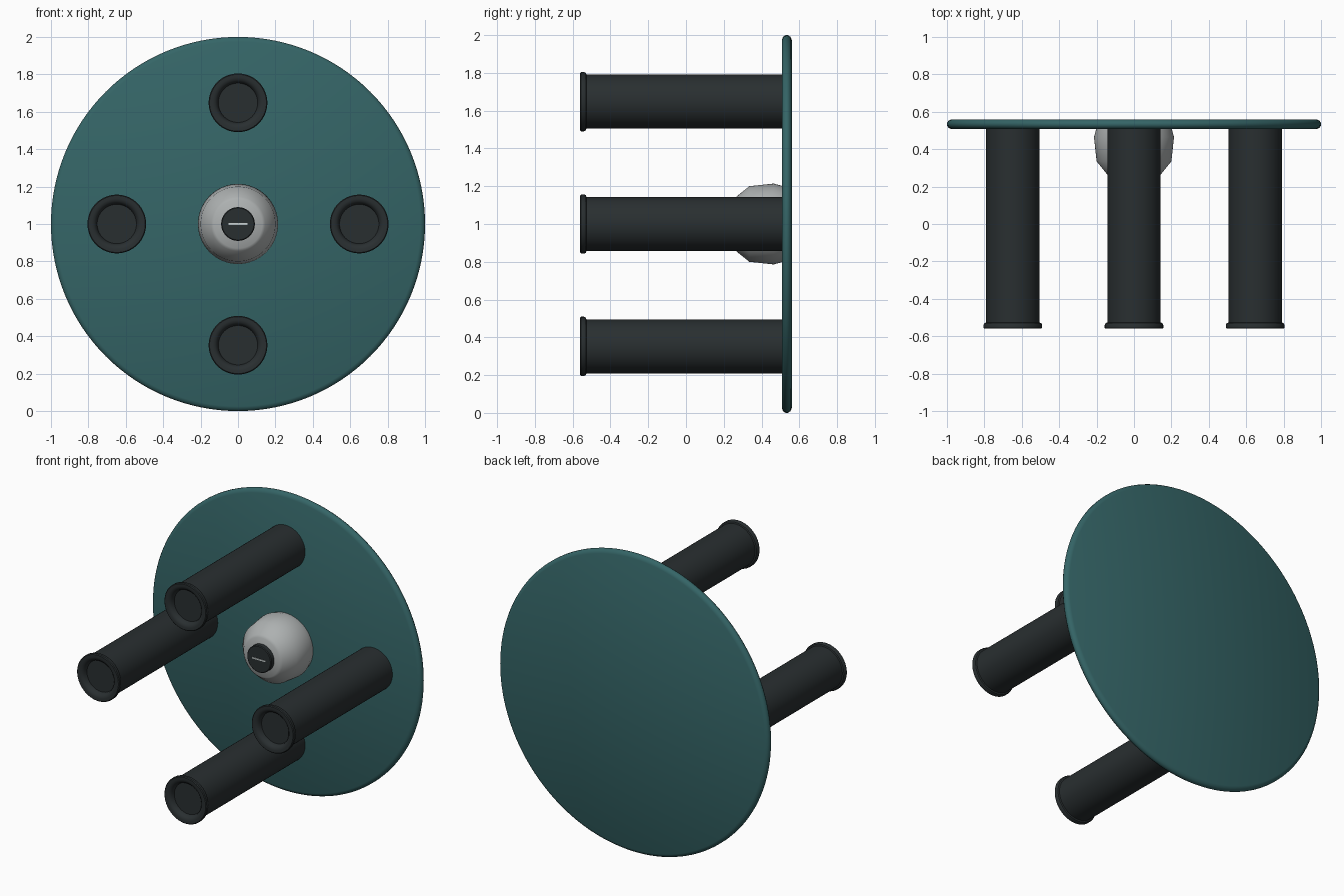
import bpy, bmesh, math

if "Cube" in bpy.data.objects:
    bpy.data.objects.remove(bpy.data.objects["Cube"])


def material(name, rgb):
    m = bpy.data.materials.new(name)
    m.diffuse_color = (*rgb, 1)
    m.use_nodes = True
    m.node_tree.nodes["Principled BSDF"].inputs["Base Color"].default_value = m.diffuse_color
    return m


TEAL = material("teal_paint", (0.035, 0.13, 0.135))
RUBBER = material("dark_rubber", (0.022, 0.028, 0.030))
SILVER = material("silver", (0.42, 0.44, 0.44))
MARK = material("pale_mark", (0.6, 0.65, 0.65))


def lathe(name, profile, mat, x=0, z=1, sides=64):
    """Closed solid of revolution about a y-parallel axis; profile is (radius, y)."""
    bm = bmesh.new()
    rings = []
    for r, y in profile:
        if r == 0:
            rings.append([bm.verts.new((0, y, 0))] * sides)
        else:
            rings.append([bm.verts.new((r * math.cos(a), y, r * math.sin(a)))
                          for a in (math.tau * i / sides for i in range(sides))])
    for a, b in zip(rings, rings[1:]):
        for i in range(sides):
            j = (i + 1) % sides
            bm.faces.new(dict.fromkeys((a[i], a[j], b[j], b[i])))
    bmesh.ops.recalc_face_normals(bm, faces=bm.faces)
    me = bpy.data.meshes.new(name)
    bm.to_mesh(me)
    bm.free()
    ob = bpy.data.objects.new(name, me)
    ob.location = (x, 0, z)
    bpy.context.collection.objects.link(ob)
    me.materials.append(mat)
    bpy.ops.object.select_all(action='DESELECT')
    ob.select_set(True)
    bpy.context.view_layer.objects.active = ob
    bpy.ops.object.shade_smooth_by_angle(angle=math.radians(40))
    return ob


# Round back plate with a softened edge
lathe("back_plate", [(0, 0.507), (0.975, 0.507), (0.992, 0.515), (1, 0.527),
                     (1, 0.54), (0.992, 0.552), (0.975, 0.56), (0, 0.56)], TEAL, sides=128)

# Four pegs with a flared lip and a recessed end
peg = [(0, -0.525), (0.105, -0.525), (0.11, -0.545), (0.122, -0.557), (0.135, -0.56),
       (0.152, -0.56), (0.157, -0.555), (0.157, -0.54), (0.152, -0.53), (0.143, -0.527),
       (0.143, 0.515), (0, 0.515)]
for i, side in enumerate(("right", "top", "left", "bottom")):
    a = i * math.pi / 2
    lathe(f"peg_{side}", peg, RUBBER, 0.648 * math.cos(a), 1 + 0.648 * math.sin(a))

# Domed hub and its centre button
lathe("hub", [(0, 0.255), (0.13, 0.255), (0.145, 0.267), (0.2, 0.335),
              (0.214, 0.465), (0.2, 0.515), (0, 0.515)], SILVER)
lathe("button", [(0, 0.222), (0.085, 0.222), (0.09, 0.227), (0.09, 0.262), (0, 0.262)], RUBBER)

# Thin bar on the button
bpy.ops.mesh.primitive_cube_add(size=1, location=(0, 0.221, 1))
bar = bpy.context.object
bar.name = "button_bar"
bar.scale = (0.1, 0.006, 0.009)
bar.data.materials.append(MARK)
